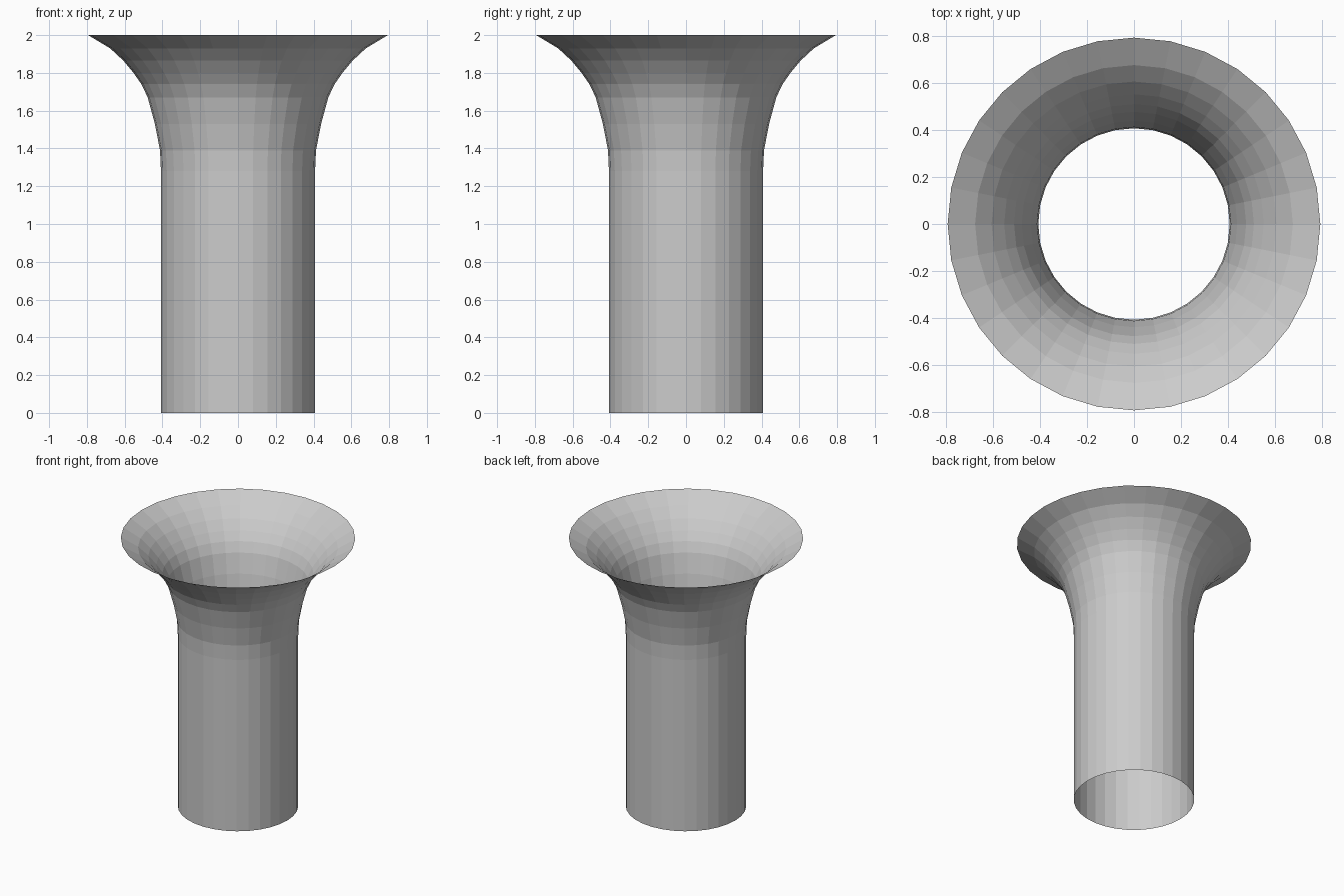
import bpy, bmesh
from math import sin, cos, tau

if "Cube" in bpy.data.objects:
    bpy.data.objects.remove(bpy.data.objects["Cube"])

SIDES = 32
# Profile as (radius, height): straight tube opening into a flared mouth
PROFILE = [(0.408, 0), (0.408, 1.28), (0.413, 1.39), (0.440, 1.53), (0.478, 1.67),
           (0.511, 1.74), (0.553, 1.80), (0.607, 1.865), (0.677, 1.93), (0.794, 2.0)]

# Open, single-walled flared tube
bm = bmesh.new()
rings = [[bm.verts.new((r * cos(tau * i / SIDES), r * sin(tau * i / SIDES), z))
          for i in range(SIDES)] for r, z in PROFILE]
for low, high in zip(rings, rings[1:]):
    for i in range(SIDES):
        j = (i + 1) % SIDES
        bm.faces.new((low[i], low[j], high[j], high[i]))

mesh = bpy.data.meshes.new("flared_tube")
bm.to_mesh(mesh)
bm.free()
bpy.context.collection.objects.link(bpy.data.objects.new("flared_tube", mesh))
